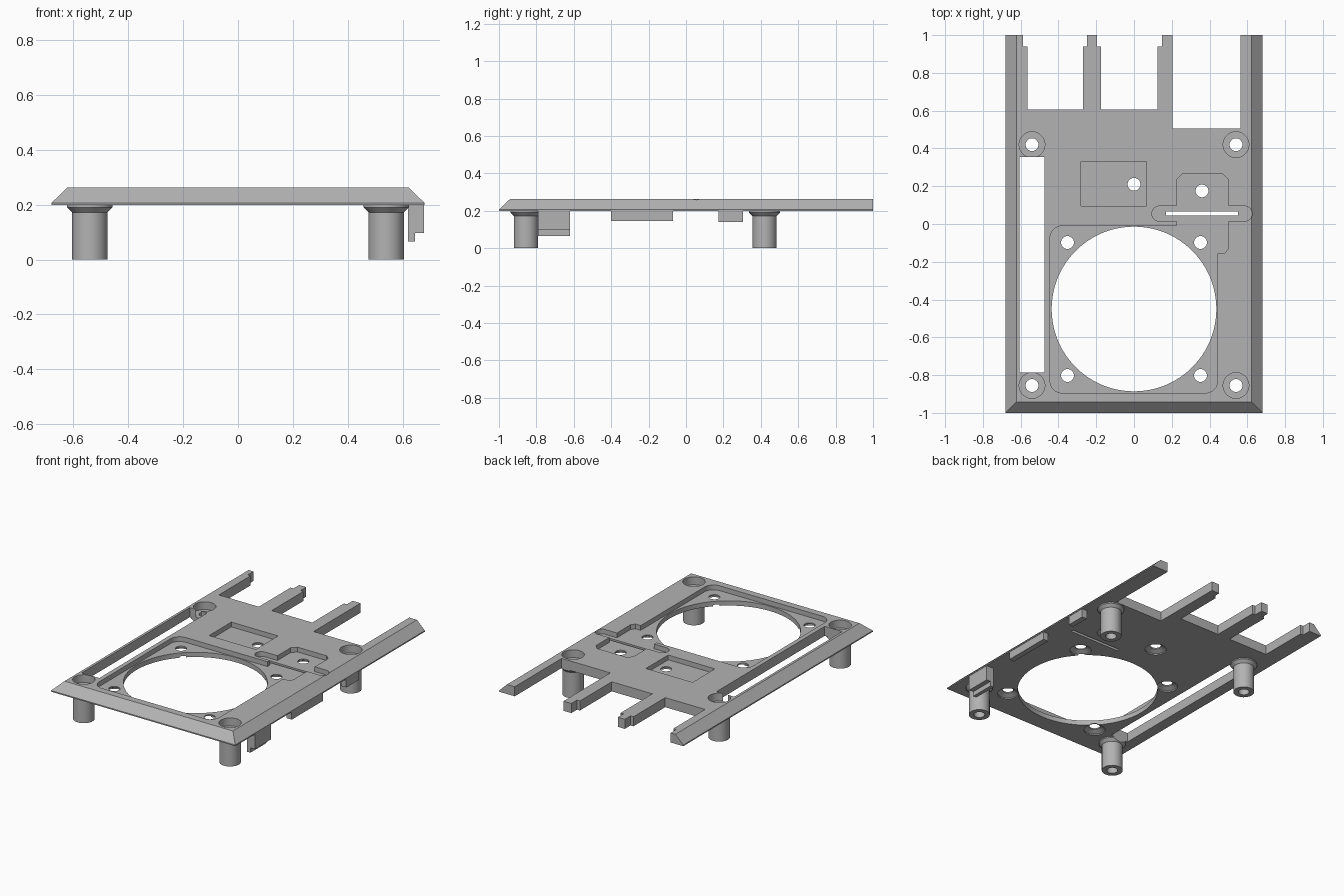
import bpy, bmesh, math
from mathutils import Vector

cube = bpy.data.objects.get("Cube")
if cube:
    bpy.data.objects.remove(cube, do_unlink=True)

BOTTOM, RIM, TOP, FLOOR = 0.198, 0.206, 0.262, 0.23

grey = bpy.data.materials.new("plain grey")
grey.use_nodes = True
grey.diffuse_color = (0.45, 0.45, 0.45, 1)
grey.node_tree.nodes["Principled BSDF"].inputs["Base Color"].default_value = grey.diffuse_color


def finish(name, bm):
    bmesh.ops.remove_doubles(bm, verts=bm.verts, dist=1e-5)
    bmesh.ops.recalc_face_normals(bm, faces=bm.faces)
    mesh = bpy.data.meshes.new(name)
    bm.to_mesh(mesh)
    bm.free()
    mesh.materials.append(grey)
    obj = bpy.data.objects.new(name, mesh)
    bpy.context.collection.objects.link(obj)
    return obj


def loft(name, rings):
    """Solid through stacked rings with equal point counts."""
    bm = bmesh.new()
    rows = [[bm.verts.new(p) for p in ring] for ring in rings]
    n = len(rows[0])
    for a, b in zip(rows, rows[1:]):
        for i in range(n):
            j = (i + 1) % n
            bm.faces.new((a[i], a[j], b[j], b[i]))
    bm.faces.new(rows[0])
    bm.faces.new(rows[-1])
    return finish(name, bm)


def prism(name, points, z0, z1):
    return loft(name, [[(x, y, z) for x, y in points] for z in (z0, z1)])


def box(name, x0, x1, y0, y1, z0, z1):
    return prism(name, [(x0, y0), (x1, y0), (x1, y1), (x0, y1)], z0, z1)


def lathe(name, centre, profile, sides=48):
    """Closed (radius, z) profile turned about a vertical axis."""
    bm = bmesh.new()
    verts = [bm.verts.new((r, 0, z)) for r, z in profile]
    edges = [bm.edges.new((v, verts[(i + 1) % len(verts)])) for i, v in enumerate(verts)]
    bmesh.ops.spin(bm, geom=verts + edges, cent=(0, 0, 0), axis=(0, 0, 1),
                   angle=math.tau, steps=sides, use_merge=True)
    bmesh.ops.translate(bm, verts=bm.verts, vec=(*centre, 0))
    return finish(name, bm)


def circle(cx, cy, r, sides=48):
    return [(cx + r * math.cos(math.tau * i / sides), cy + r * math.sin(math.tau * i / sides))
            for i in range(sides)]


def rounded(corners, steps=6):
    """Outline with right-angle corners (x, y, radius) rounded."""
    out = []
    for i, (x, y, r) in enumerate(corners):
        p = Vector((x, y))
        if r == 0:
            out.append((x, y))
            continue
        u = (Vector(corners[i - 1][:2]) - p).normalized()
        v = (Vector(corners[(i + 1) % len(corners)][:2]) - p).normalized()
        for k in range(steps + 1):
            t = math.pi / 2 * k / steps
            out.append(tuple(p + (u + v) * r - v * r * math.sin(math.pi / 2 - t)
                             - u * r * math.sin(t)))
    return out


def cut(target, cutter, remove=True):
    cutter.hide_render = True
    mod = target.modifiers.new("cut", 'BOOLEAN')
    mod.object, mod.operation, mod.solver = cutter, 'DIFFERENCE', 'EXACT'
    bpy.ops.object.select_all(action='DESELECT')
    bpy.context.view_layer.objects.active = target
    target.select_set(True)
    bpy.ops.object.modifier_apply(modifier=mod.name)
    if remove:
        bpy.data.objects.remove(cutter, do_unlink=True)


# Plate with sloped front and sides
def plate_ring(inset, z):
    x, y = 0.68 - inset, -1 + inset
    return [(-x, y, z), (x, y, z), (x, 1, z), (-x, 1, z)]


plate = loft("plate", [plate_ring(0, BOTTOM), plate_ring(0, RIM), plate_ring(0.058, TOP)])


# Gaps between the rear fingers, with narrowed finger tips
def stepped_gap(x0, x1, step):
    return [(x0, 0.605), (x1, 0.605), (x1, 0.94), (x1 + step, 0.94), (x1 + step, 1.1),
            (x0 - step, 1.1), (x0 - step, 0.94), (x0, 0.94)]


cut(plate, prism("gap", stepped_gap(-0.565, -0.27, 0.022), 0.1, 0.4))
cut(plate, prism("gap", stepped_gap(-0.175, 0.125, 0.022), 0.1, 0.4))
cut(plate, box("gap", 0.205, 0.565, 0.505, 1.1, 0.1, 0.4))

# Shallow recess around the round opening, joined to the sensor pocket
recess = rounded([
    (-0.445, -0.895, 0.065), (0.443, -0.895, 0.065), (0.443, -0.155, 0), (0.48, -0.155, 0),
    (0.5, -0.13, 0), (0.5, 0.015, 0), (0.625, 0.015, 0.039), (0.625, 0.095, 0.039),
    (0.5, 0.095, 0), (0.5, 0.235, 0), (0.47, 0.265, 0), (0.255, 0.265, 0), (0.225, 0.235, 0),
    (0.225, 0.095, 0), (0.095, 0.095, 0.039), (0.095, 0.015, 0.039), (0.225, 0.015, 0),
    (0.225, -0.01, 0), (-0.445, -0.01, 0.065)])
cut(plate, prism("recess", recess, FLOOR, 0.4))
cut(plate, box("pocket", -0.28, 0.065, 0.095, 0.33, FLOOR, 0.4))

# Through openings
cut(plate, prism("opening", circle(0, -0.45, 0.436, 96), 0.1, 0.4))
cut(plate, box("thin_slot", 0.17, 0.55, 0.045, 0.065, 0.1, 0.4))
long_slot = box("long_slot", -0.605, -0.475, -0.785, 0.355, 0.17, 0.4)
cut(plate, long_slot, remove=False)

# Screw holes, widened from below
screws = [(sx * 0.352, -0.45 + sy * 0.352) for sx in (-1, 1) for sy in (-1, 1)]
for x, y in screws + [(0, 0.21), (0.36, 0.175)]:
    cut(plate, prism("hole", circle(x, y, 0.034, 32), 0.1, 0.4))
    sink = [[(px, py, z) for px, py in circle(x, y, r, 32)]
            for r, z in ((0.066, 0.15), (0.066, 0.206), (0.034, 0.222))]
    cut(plate, loft("sink", sink))

# Hollow corner posts with flared tops and counterbores
post_profile = [(0.034, 0), (0.065, 0), (0.065, 0.172), (0.083, 0.19), (0.083, 0.2),
                (0.068, 0.2), (0.068, 0.21), (0.034, 0.21)]
parts = [plate]
for side, x in (("right", -0.54), ("left", 0.54)):
    for end, y in (("front", -0.855), ("back", 0.42)):
        cut(plate, prism("bore", circle(x, y, 0.068), 0.1, 0.4))
        post = lathe(f"{end}_{side}_post", (x, y), post_profile)
        if side == "right":
            cut(post, long_slot, remove=False)
        parts.append(post)
bpy.data.objects.remove(long_slot, do_unlink=True)

# Tabs under the left edge, the front one hooked
hook = [(0.62, 0.065), (0.645, 0.065), (0.645, 0.097), (0.677, 0.097), (0.677, 0.2), (0.62, 0.2)]
parts.append(loft("hooked_tab", [[(x, y, z) for x, z in hook] for y in (-0.79, -0.62)]))
parts.append(box("middle_tab", 0.64, 0.677, -0.4, -0.07, 0.145, 0.2))
parts.append(box("back_tab", 0.64, 0.677, 0.175, 0.305, 0.14, 0.2))

# Smooth round walls, keep hard edges
bpy.ops.object.select_all(action='DESELECT')
for part in parts:
    part.select_set(True)
bpy.context.view_layer.objects.active = plate
bpy.ops.object.shade_smooth_by_angle(angle=math.radians(30))
